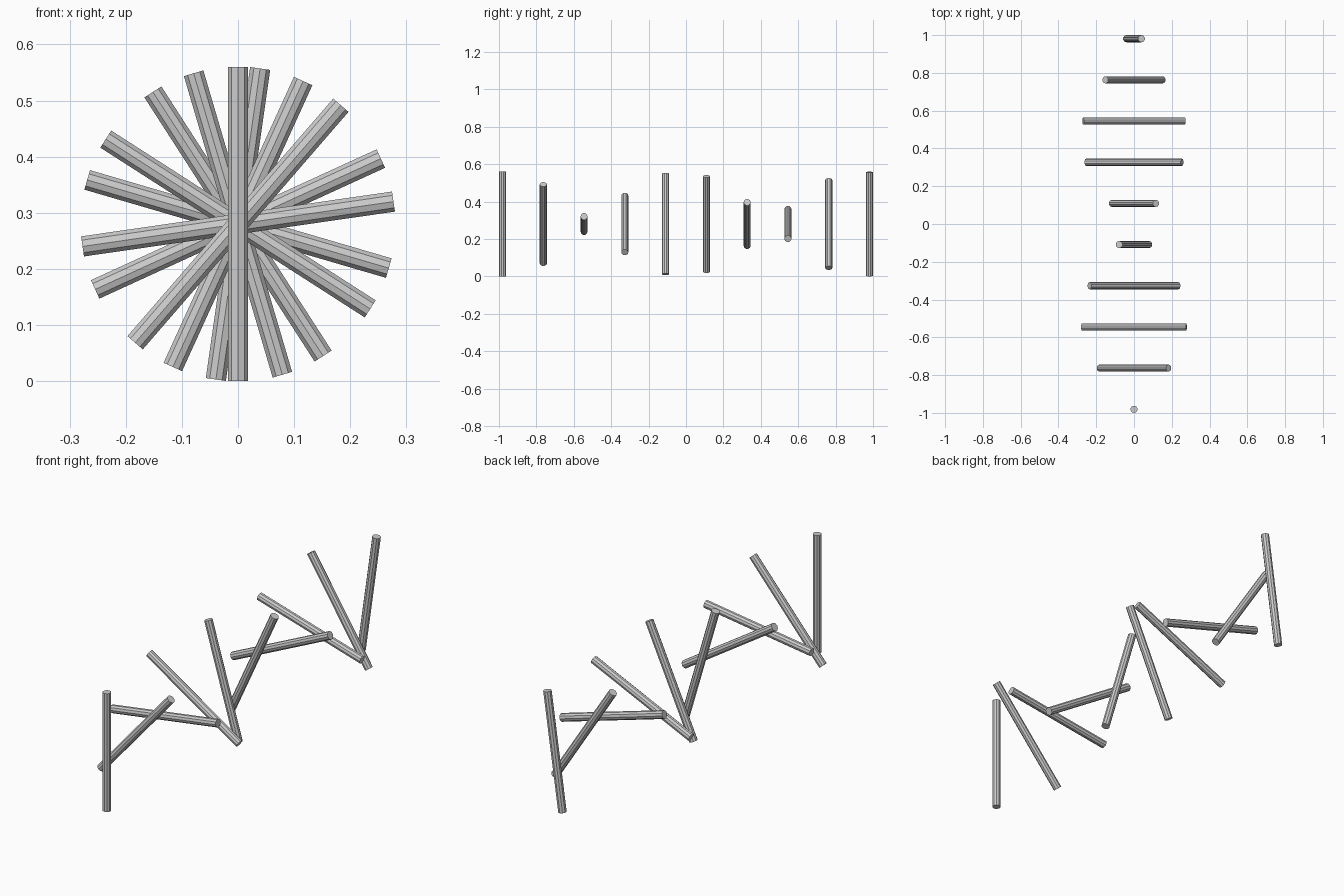
import bpy, math

if "Cube" in bpy.data.objects:
    bpy.data.objects.remove(bpy.data.objects["Cube"])

COUNT = 10
LENGTH = 0.56
RADIUS = 0.019
Y_END = 1.0 - RADIUS
TWIST = math.radians(40.9)

# Row of straight rods, each turned a further step about the front-back axis
for i in range(COUNT):
    y = -Y_END + 2 * Y_END * i / (COUNT - 1)
    bpy.ops.mesh.primitive_cylinder_add(
        vertices=10, radius=RADIUS, depth=LENGTH,
        location=(0, y, LENGTH / 2), rotation=(0, i * TWIST, 0))
    bpy.context.object.name = f"rod_{i + 1}"
